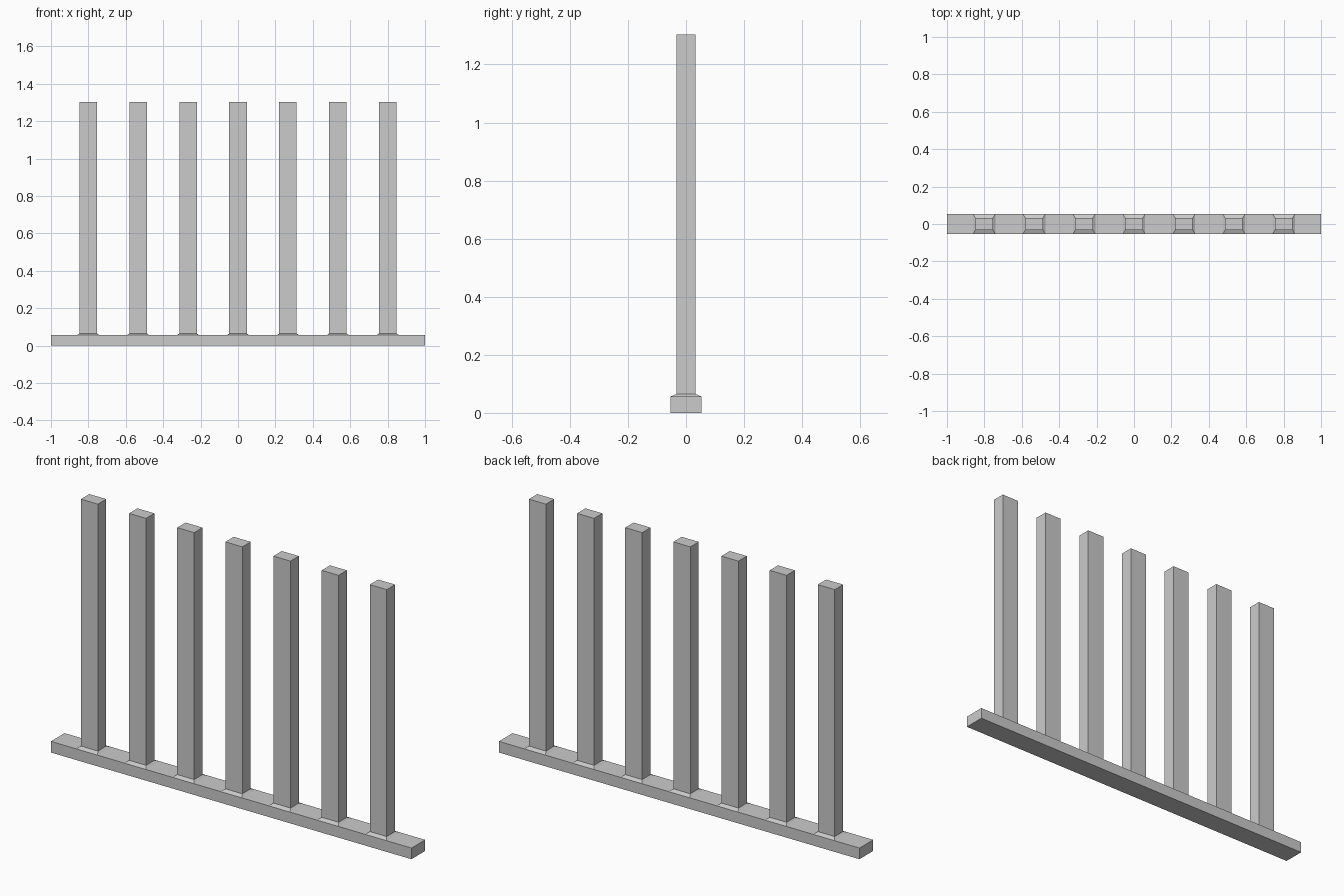
import bpy, bmesh
from mathutils import Vector, Matrix

if "Cube" in bpy.data.objects:
    bpy.data.objects.remove(bpy.data.objects["Cube"])

COUNT, SPACING = 7, 0.267
RAIL_HALF_Y, RAIL_H = 0.054, 0.056
PAD_HALF = 0.06                      # half length of each flared foot on the rail
POST_X, POST_Y = 0.047, 0.033        # half sizes of a post
FOOT_Z, TOP_Z = 0.065, 1.303
centres = [(i - (COUNT - 1) / 2) * SPACING for i in range(COUNT)]

bm = bmesh.new()

# bottom rail
bmesh.ops.create_cube(bm, size=1, matrix=Matrix.Translation((0, 0, RAIL_H / 2))
                      @ Matrix.Diagonal((2, 2 * RAIL_HALF_Y, RAIL_H, 1)))

# cut the rail at both ends of every foot
for c in centres:
    for x in (c - PAD_HALF, c + PAD_HALF):
        bmesh.ops.bisect_plane(bm, geom=bm.verts[:] + bm.edges[:] + bm.faces[:],
                               plane_co=(x, 0, 0), plane_no=(1, 0, 0))


def raise_face(face, z, sx=1, sy=1):
    """Extrude a face to height z, scaling it about its centre."""
    mid = face.calc_center_median()
    new = bmesh.ops.extrude_discrete_faces(bm, faces=[face])["faces"][0]
    for v in new.verts:
        v.co = Vector((mid.x + (v.co.x - mid.x) * sx, v.co.y * sy, z))
    return new


# flared feet and upright posts grown from the rail top
bm.normal_update()
pads = [f for f in bm.faces if f.normal.z > 0.9
        and any(abs(f.calc_center_median().x - c) < 0.01 for c in centres)]
for pad in pads:
    foot = raise_face(pad, FOOT_Z, POST_X / PAD_HALF, POST_Y / RAIL_HALF_Y)
    raise_face(foot, TOP_Z)

bmesh.ops.recalc_face_normals(bm, faces=bm.faces[:])
mesh = bpy.data.meshes.new("post_railing")
bm.to_mesh(mesh)
bm.free()
bpy.context.collection.objects.link(bpy.data.objects.new("post_railing", mesh))
